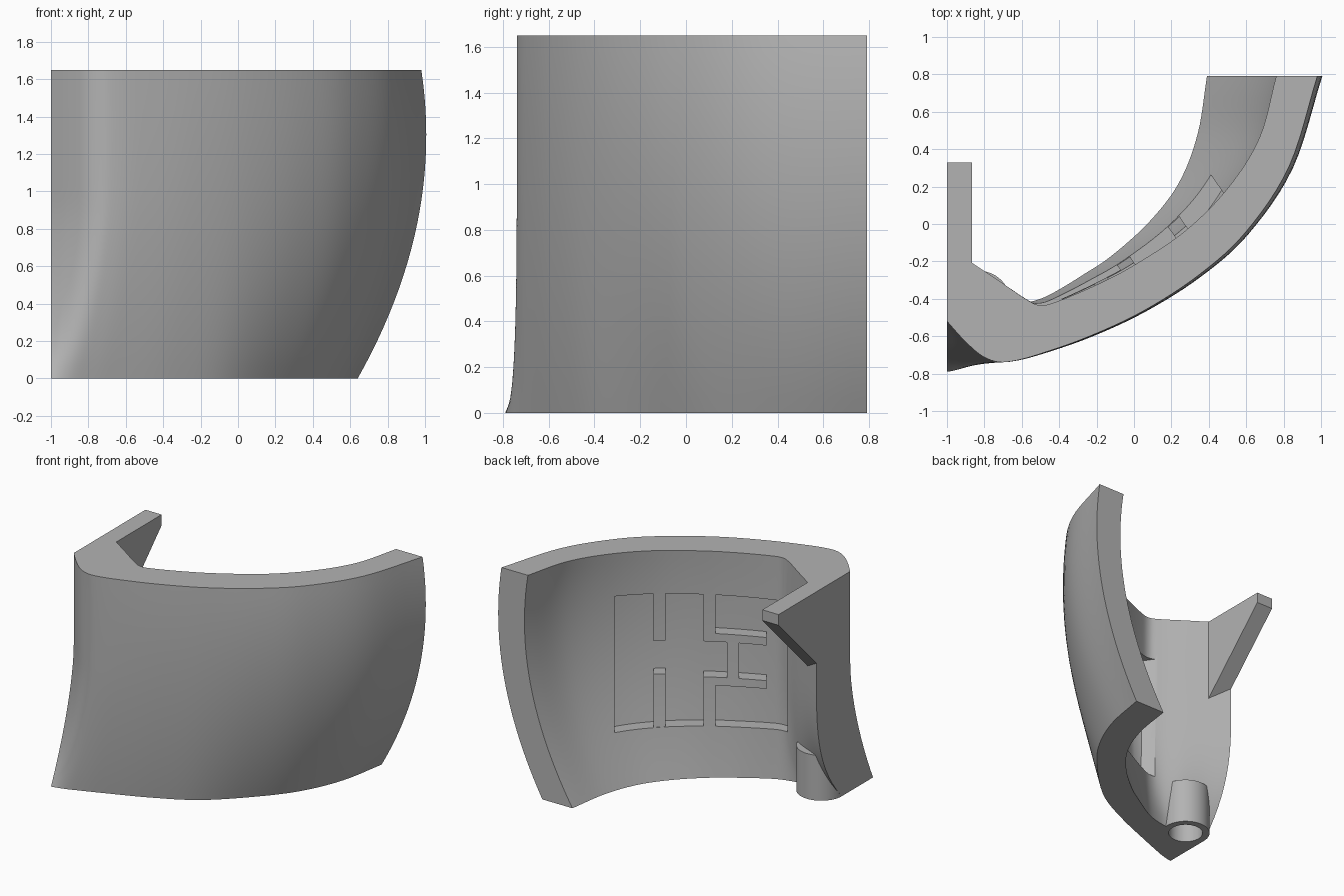
import bpy, bmesh, math
from mathutils import Vector

if "Cube" in bpy.data.objects:
    bpy.data.objects.remove(bpy.data.objects["Cube"])

H = 1.65
grey = bpy.data.materials.new("plain_grey")
grey.use_nodes = True
colour = (0.45, 0.45, 0.45, 1)
grey.diffuse_color = colour
grey.node_tree.nodes["Principled BSDF"].inputs["Base Color"].default_value = colour

# Plan curves of the shell's two skins at the top and the bottom
OUTER_TOP = [(-1, -.52), (-.91, -.62), (-.82, -.7), (-.74, -.735), (-.66, -.735), (-.52, -.7),
             (-.25, -.605), (.05, -.465), (.35, -.27), (.6, -.04), (.83, .31), (.98, .79)]
OUTER_LOW = [(-1, -.79), (-.97, -.785), (-.93, -.775), (-.88, -.76), (-.8, -.73), (-.67, -.68),
             (-.35, -.55), (-.05, -.39), (.22, -.14), (.43, .12), (.57, .43), (.64, .79)]
INNER_TOP = [(-1, -.12), (-.87, -.205), (-.72, -.305), (-.58, -.4), (-.5, -.435), (-.4, -.41),
             (-.2, -.325), (0, -.22), (.27, -.04), (.5, .19), (.67, .46), (.76, .79)]
INNER_LOW = [(-1, -.42), (-.87, -.46), (-.72, -.44), (-.62, -.43), (-.5, -.4), (-.4, -.35),
             (-.27, -.27), (-.12, -.17), (.08, .01), (.24, .22), (.34, .48), (.39, .79)]
LAST = len(OUTER_TOP) - 1


def level_curve(top, low, power, z):
    """Blend the two plan curves: the corner flares low down, the far end bows."""
    flare = 1 - max(0, 1 - z / .95) ** power
    bow = (1 - ((z - 1.3) / 1.3) ** 2) / (1 - ((H - 1.3) / 1.3) ** 2)
    points = []
    for i, (a, b) in enumerate(zip(top, low)):
        s = min(1, max(0, (i - 2) / 4))
        points.append(Vector(b).lerp(Vector(a), flare + (bow - flare) * s))
    return points


def sample(points, u):
    """Smooth curve through the points."""
    i = min(int(u), LAST - 1)
    t = u - i
    b, c = points[i], points[i + 1]
    a = points[i - 1] if i else 2 * b - c
    d = points[i + 2] if i + 2 <= LAST else 2 * c - b
    return b + .5 * t * (c - a + t * (2 * a - 5 * b + 4 * c - d + t * (3 * (b - c) + d - a)))


def inner_curve(z):
    return level_curve(INNER_TOP, INNER_LOW, 3, z)


def make_object(name, bm):
    bmesh.ops.recalc_face_normals(bm, faces=bm.faces)
    mesh = bpy.data.meshes.new(name)
    bm.to_mesh(mesh)
    bm.free()
    obj = bpy.data.objects.new(name, mesh)
    bpy.context.collection.objects.link(obj)
    mesh.materials.append(grey)
    return obj


def solid_from_grids(name, front, back):
    """Closed solid between two equal grids of points."""
    bm = bmesh.new()
    rows, cols = len(front), len(front[0])
    f, b = [[[bm.verts.new(p) for p in row] for row in grid] for grid in (front, back)]
    for r in range(rows - 1):
        for g in (f, b):
            for c in range(cols - 1):
                bm.faces.new((g[r][c], g[r][c + 1], g[r + 1][c + 1], g[r + 1][c]))
        for c in (0, cols - 1):
            bm.faces.new((f[r][c], f[r + 1][c], b[r + 1][c], b[r][c]))
    for r in (0, rows - 1):
        for c in range(cols - 1):
            bm.faces.new((f[r][c], f[r][c + 1], b[r][c + 1], b[r][c]))
    return make_object(name, bm)


def wall_patch(name, t0, t1, z0, z1, near, far):
    """Block that follows the inner wall, between two depths into it."""
    chord = Vector((.819, .574))
    front, back = [], []
    cols, rows = max(2, int((t1 - t0) * 24)), max(2, int((z1 - z0) * 14))
    for r in range(rows + 1):
        z = z0 + (z1 - z0) * r / rows
        curve = inner_curve(z)
        line_f, line_b = [], []
        for c in range(cols + 1):
            t = t0 + (t1 - t0) * c / cols
            lo, hi = 0, LAST
            for _ in range(24):
                mid = (lo + hi) / 2
                if sample(curve, mid).dot(chord) < t:
                    lo = mid
                else:
                    hi = mid
            p = sample(curve, lo)
            # depth runs square to the chord, towards the outer skin
            into = Vector((chord.y, -chord.x))
            for line, depth in ((line_f, near), (line_b, far)):
                q = p + into * depth
                line.append((q.x, q.y, z))
        front.append(line_f)
        back.append(line_b)
    return solid_from_grids(name, front, back)


def cylinder(name, x, y, radius, z0, z1):
    bm = bmesh.new()
    bmesh.ops.create_cone(bm, cap_ends=True, segments=48, radius1=radius, radius2=radius, depth=z1 - z0)
    bmesh.ops.translate(bm, verts=bm.verts, vec=(x, y, (z0 + z1) / 2))
    return make_object(name, bm)


def cut(target, cutter):
    mod = target.modifiers.new("cut", 'BOOLEAN')
    mod.operation, mod.solver, mod.object = 'DIFFERENCE', 'EXACT', cutter
    bpy.context.view_layer.objects.active = target
    bpy.ops.object.modifier_apply(modifier=mod.name)


def smooth(obj):
    bpy.ops.object.select_all(action='DESELECT')
    obj.select_set(True)
    bpy.context.view_layer.objects.active = obj
    bpy.ops.object.shade_smooth_by_angle(angle=math.radians(30))


# Curved shell
LEVELS, STEPS = 24, 6
outer_grid, inner_grid = [], []
for k in range(LEVELS + 1):
    z = H * k / LEVELS
    outer = level_curve(OUTER_TOP, OUTER_LOW, 1.6, z)
    for grid, curve in ((outer_grid, outer), (inner_grid, inner_curve(z))):
        grid.append([(*sample(curve, i / STEPS), z) for i in range(LAST * STEPS + 1)])
shell = solid_from_grids("curved_shell", outer_grid, inner_grid)

# Socket post in the low corner, bored from below
post = cylinder("socket_post", -.83, -.42, .17, 0, .34)
bore = cylinder("bore_cutter", -.83, -.42, .12, -.1, .28)
recess = wall_patch("recess_cutter", -.69, .487, .36, 1.32, -.08, .1)
cut(post, bore)
cut(shell, bore)
cut(shell, recess)
for helper in (bore, recess):
    bpy.data.objects.remove(helper)
smooth(shell)
smooth(post)

# Raised ribs left standing in the recess
RIBS = {
    "upper_rib_a": (.14, .222, .97, 1.34), "lower_rib_a": (.14, .222, .34, .73),
    "upper_rib_b": (-.2, -.118, .97, 1.34), "lower_rib_b": (-.2, -.118, .34, .71),
    "upper_crossbar": (-.547, -.19, .97, 1.03), "lower_crossbar": (-.547, -.19, .65, .71),
    "link_rib": (-.36, -.28, .7, .98),
}
for name, (t0, t1, z0, z1) in RIBS.items():
    smooth(wall_patch(name, t0, t1, z0, z1, .004, .13))

# Triangular brace arm on the flat side
bm = bmesh.new()
profile = [(.33, H), (.33, 1.57), (-.3, .93), (-.3, H)]
face = bm.faces.new([bm.verts.new((-1, y, z)) for y, z in profile])
new = bmesh.ops.extrude_face_region(bm, geom=[face])["geom"]
bmesh.ops.translate(bm, verts=[v for v in new if isinstance(v, bmesh.types.BMVert)], vec=(.135, 0, 0))
make_object("brace_arm", bm)
